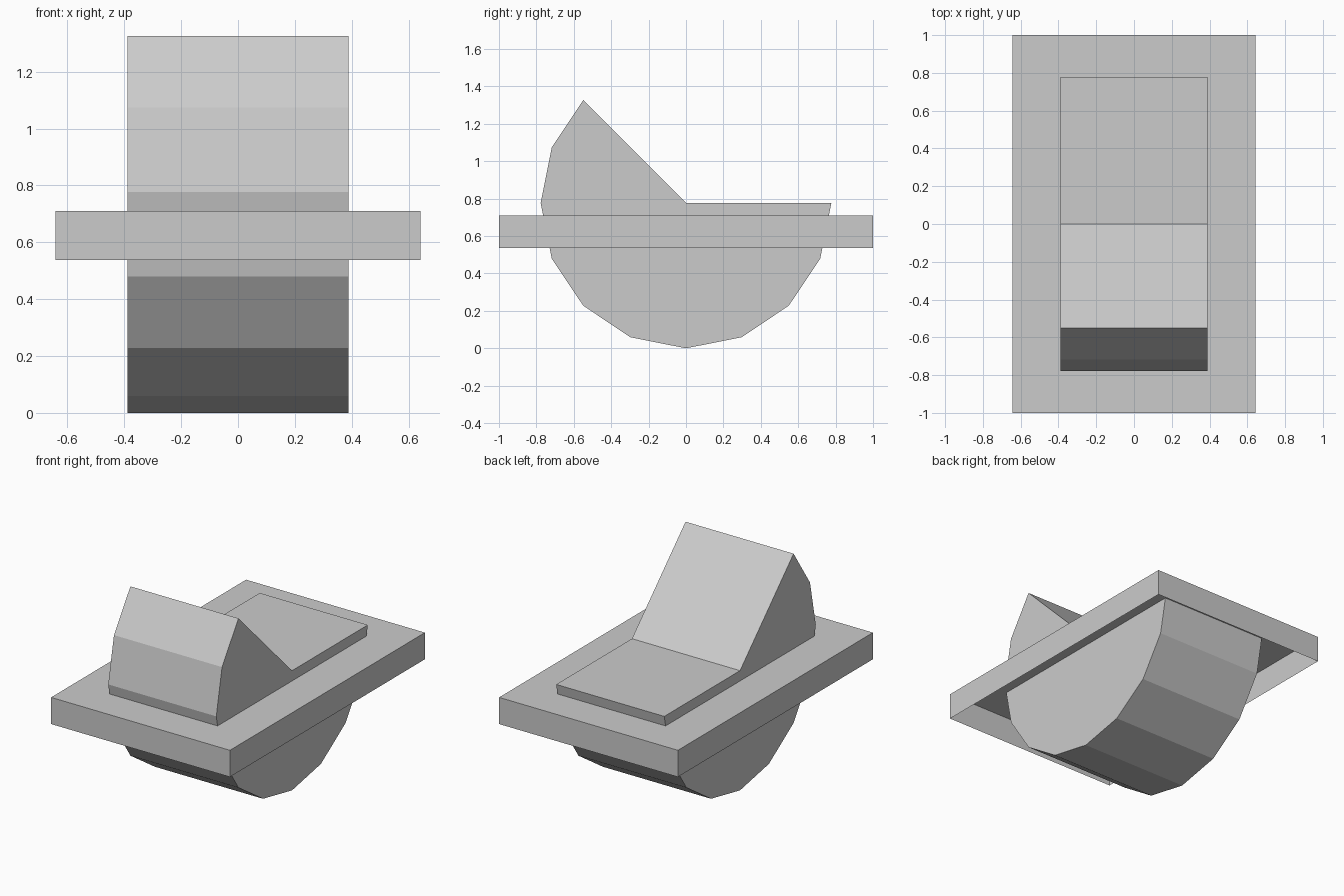
import bpy, bmesh
from math import sin, cos, radians

if "Cube" in bpy.data.objects:
    bpy.data.objects.remove(bpy.data.objects["Cube"])


def make_object(name, bm):
    bmesh.ops.recalc_face_normals(bm, faces=bm.faces)
    mesh = bpy.data.meshes.new(name)
    bm.to_mesh(mesh)
    bm.free()
    obj = bpy.data.objects.new(name, mesh)
    bpy.context.collection.objects.link(obj)
    return obj


# Rocker: part of a 16-sided disc with a wedge cut out, extruded along x
R, HALF_W = 0.777, 0.388
bm = bmesh.new()
profile = [(0, R)]
for i in range(11):
    a = radians(135 + 22.5 * i)
    profile.append((R * cos(a), R + R * sin(a)))
face = bm.faces.new([bm.verts.new((-HALF_W, y, z)) for y, z in profile])
ext = bmesh.ops.extrude_face_region(bm, geom=[face], use_keep_orig=True)
moved = [g for g in ext["geom"] if isinstance(g, bmesh.types.BMVert)]
bmesh.ops.translate(bm, verts=moved, vec=(2 * HALF_W, 0, 0))
make_object("rocker", bm)

# Switch plate: thin-walled rectangular shell, open underneath
Z0, Z1 = 0.537, 0.71
bm = bmesh.new()
bmesh.ops.create_cube(bm, size=1)
bm.normal_update()
bottom = [f for f in bm.faces if f.normal.z < -0.5]
bmesh.ops.delete(bm, geom=bottom, context="FACES_ONLY")
bmesh.ops.scale(bm, verts=bm.verts, vec=(1.284, 2, Z1 - Z0))
bmesh.ops.translate(bm, verts=bm.verts, vec=(0, 0, (Z0 + Z1) / 2))
plate = make_object("switch_plate", bm)
# keep the normals of the open shell pointing outwards
top = max(plate.data.polygons, key=lambda p: p.center.z)
if top.normal.z < 0:
    plate.data.flip_normals()
